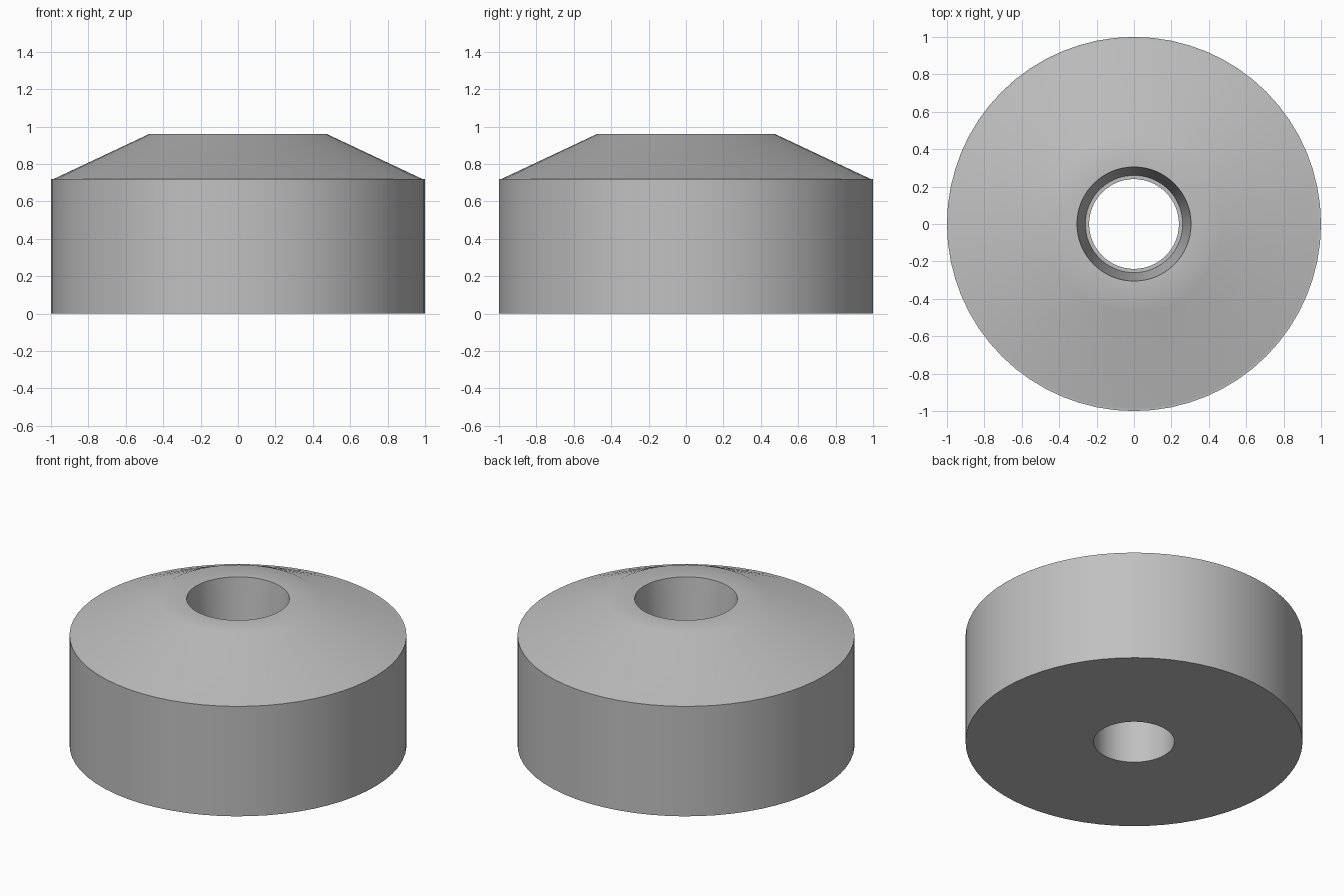
import bpy, bmesh, math

if "Cube" in bpy.data.objects:
    bpy.data.objects.remove(bpy.data.objects["Cube"])

SIDES = 64

# Closed radial section (radius, height): outer wall, cone, flat crown, tapered socket, ledge, bore
PROFILE = [(0.24, 0), (1, 0), (1, 0.72), (0.985, 0.72), (0.475, 0.96),
           (0.305, 0.96), (0.26, 0.5), (0.24, 0.5)]

grey = bpy.data.materials.new("grey")
grey.diffuse_color = (0.53, 0.53, 0.53, 1)
grey.use_nodes = True
grey.node_tree.nodes["Principled BSDF"].inputs["Base Color"].default_value = grey.diffuse_color


def lathe(name, profile, material):
    """Revolve a closed section about the z axis."""
    bm = bmesh.new()
    rings = []
    for i in range(SIDES):
        a = 2 * math.pi * i / SIDES
        rings.append([bm.verts.new((r * math.cos(a), r * math.sin(a), z))
                      for r, z in profile])
    n = len(profile)
    for i in range(SIDES):
        a, b = rings[i], rings[(i + 1) % SIDES]
        for j in range(n):
            k = (j + 1) % n
            bm.faces.new((a[j], b[j], b[k], a[k]))
    bmesh.ops.recalc_face_normals(bm, faces=bm.faces)
    mesh = bpy.data.meshes.new(name)
    bm.to_mesh(mesh)
    bm.free()
    obj = bpy.data.objects.new(name, mesh)
    bpy.context.collection.objects.link(obj)
    mesh.materials.append(material)
    bpy.context.view_layer.objects.active = obj
    obj.select_set(True)
    bpy.ops.object.shade_smooth_by_angle(angle=math.radians(30))
    return obj


# Tapered collar with a stepped through-hole
lathe("tapered_collar", PROFILE, grey)
